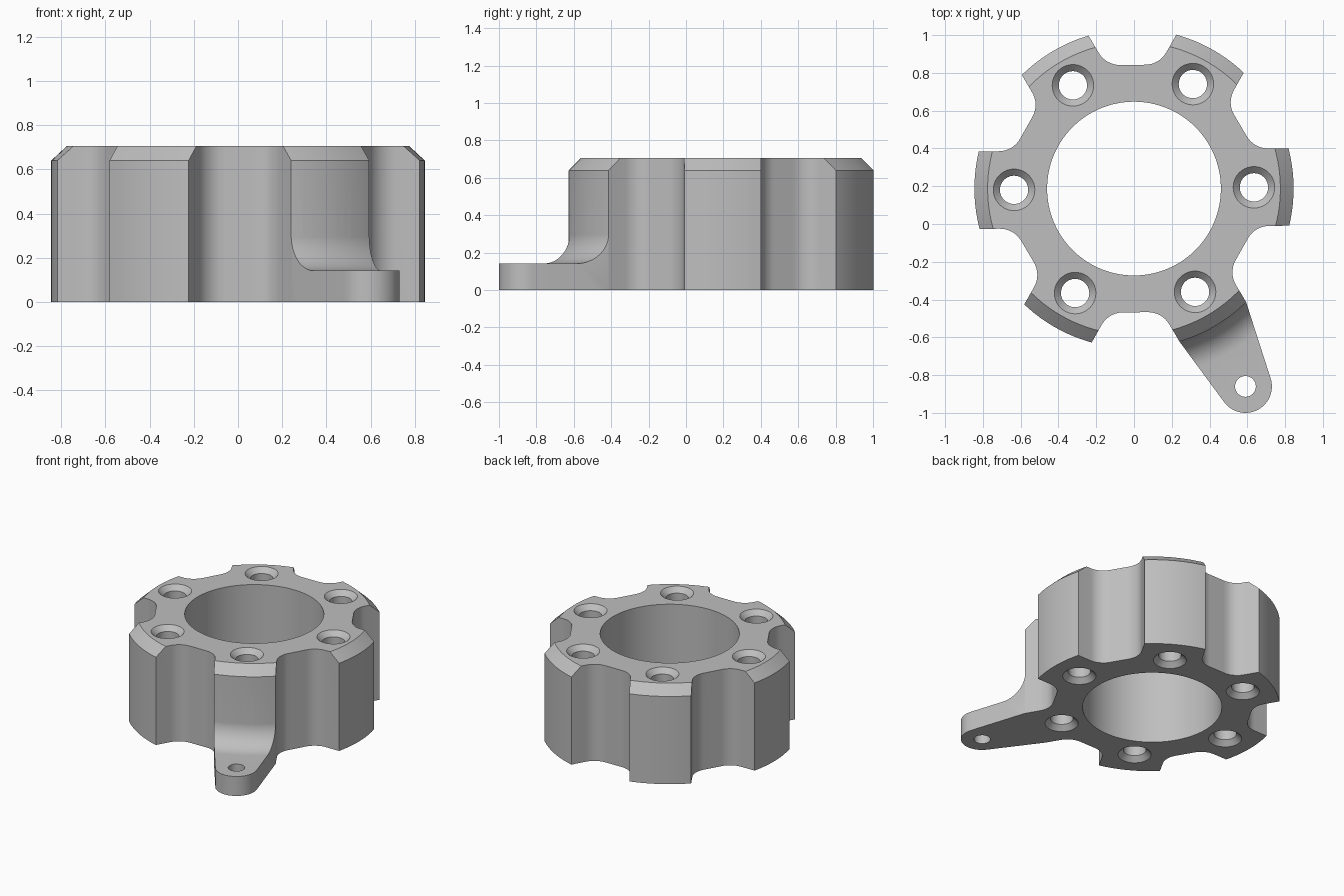
import bpy, bmesh
from math import pi, sin, cos, radians, sqrt
from mathutils import Matrix, Vector
from mathutils.geometry import convex_hull_2d

if "Cube" in bpy.data.objects:
    bpy.data.objects.remove(bpy.data.objects["Cube"])

HEIGHT, OUTER, BORE = 0.705, 0.845, 0.46
HOLE_RING, HALF_TOOTH, SLOT_FLOOR = 0.635, 0.205, 0.655
ARM_T, FILLET, TIP_R = 0.142, 0.16, 0.14
TURN, SHIFT = radians(0.6), 0.1875

grey = bpy.data.materials.new("satin grey")
grey.use_nodes = True
grey.diffuse_color = (0.52, 0.52, 0.52, 1)
grey.node_tree.nodes["Principled BSDF"].inputs["Base Color"].default_value = grey.diffuse_color


def lathe(bm, profile, n, centre=(0, 0), tube=False):
    """Spin (radius, z) points about z; a tube closes on itself, a solid gets end caps."""
    rings = [[bm.verts.new((centre[0] + r * cos(2 * pi * i / n),
                            centre[1] + r * sin(2 * pi * i / n), z))
              for i in range(n)] for r, z in profile]
    pairs = list(zip(rings, rings[1:]))
    if tube:
        pairs.append((rings[-1], rings[0]))
    else:
        bm.faces.new(rings[0])
        bm.faces.new(rings[-1])
    for a, b in pairs:
        for i in range(n):
            j = (i + 1) % n
            bm.faces.new((a[i], a[j], b[j], b[i]))


def prism(bm, outline, z0, z1):
    low = [bm.verts.new((p[0], p[1], z0)) for p in outline]
    high = [bm.verts.new((p[0], p[1], z1)) for p in outline]
    bm.faces.new(low)
    bm.faces.new(high)
    for i in range(len(low)):
        j = (i + 1) % len(low)
        bm.faces.new((low[i], low[j], high[j], high[i]))


def finish(bm, name):
    bmesh.ops.recalc_face_normals(bm, faces=bm.faces)
    mesh = bpy.data.meshes.new(name)
    bm.to_mesh(mesh)
    bm.free()
    mesh.materials.append(grey)
    obj = bpy.data.objects.new(name, mesh)
    bpy.context.collection.objects.link(obj)
    return obj


def combine(obj, other, operation):
    """Apply a boolean and discard the helper."""
    mod = obj.modifiers.new(operation, 'BOOLEAN')
    mod.operation, mod.object, mod.solver = operation, other, 'EXACT'
    graph = bpy.context.evaluated_depsgraph_get()
    mesh = bpy.data.meshes.new_from_object(obj.evaluated_get(graph))
    obj.modifiers.clear()
    obj.data = mesh
    bpy.data.objects.remove(other)


# Ring with bore and chamfered top rim
bm = bmesh.new()
lathe(bm, [(BORE, 0), (OUTER, 0), (OUTER, 0.64), (0.775, HEIGHT), (BORE, HEIGHT)], 128, tube=True)
collar = finish(bm, "collar")

# Six slots with parallel-sided teeth between them and rounded inner corners
corner = Vector(((0.5 * SLOT_FLOOR - HALF_TOOTH) / sin(pi / 3), SLOT_FLOOR))
wall = Vector((0.5, sin(pi / 3)))
R = 0.13
reach = R / sqrt(3)
hub = corner + Vector((-reach, R))
half = [hub + R * Vector((sin(a), -cos(a))) for a in [pi / 3 * k / 8 for k in range(9)]]
half.append(corner + wall * 0.5)
slot = half + [Vector((-p.x, p.y)) for p in reversed(half)]
bm = bmesh.new()
for k in range(6):
    turn = Matrix.Rotation(k * pi / 3, 2)
    prism(bm, [turn @ p for p in slot], -0.1, HEIGHT + 0.1)
combine(collar, finish(bm, "slot_cutter"), 'DIFFERENCE')

# Six bolt holes, countersunk at both ends
bm = bmesh.new()
for k in range(6):
    a = k * pi / 3
    lathe(bm, [(0.12, -0.01), (0.075, 0.035), (0.075, HEIGHT - 0.035), (0.12, HEIGHT + 0.01)],
          40, (HOLE_RING * cos(a), HOLE_RING * sin(a)))
combine(collar, finish(bm, "bolt_hole_cutter"), 'DIFFERENCE')

# Tapered arm, flaring up into the tooth with a round fillet
flare = [(OUTER - 0.0005 + FILLET * (1 - cos(a)), ARM_T + FILLET * (1 - sin(a)))
         for a in [pi / 2 * k / 12 for k in range(12, -1, -1)]]
bm = bmesh.new()
lathe(bm, [(0.8, 0), (1.5, 0), (1.5, ARM_T)] + flare + [(0.8, ARM_T + FILLET)], 128, tube=True)
arm = finish(bm, "arm")

tip = Matrix.Rotation(-TURN, 2) @ Vector((0.59, -0.86 - SHIFT))
to_tooth = Matrix.Rotation(-pi / 3, 2)
edge = sqrt(OUTER ** 2 - HALF_TOOTH ** 2)
points = [to_tooth @ Vector((x, s * y)) for s in (1, -1)
          for x, y in ((edge, HALF_TOOTH), (0.75, 0.2))]
points += [tip + TIP_R * Vector((cos(2 * pi * i / 64), sin(2 * pi * i / 64))) for i in range(64)]
bm = bmesh.new()
prism(bm, [points[i] for i in convex_hull_2d(points)], -0.1, 0.5)
combine(arm, finish(bm, "arm_outline"), 'INTERSECT')
bm = bmesh.new()
lathe(bm, [(0.055, -0.1), (0.055, 0.5)], 32, tip)
combine(arm, finish(bm, "tip_hole_cutter"), 'DIFFERENCE')
combine(collar, arm, 'UNION')

# Final placement and shading
collar.name = collar.data.name = "slotted_collar_with_arm"
collar.data.transform(Matrix.Translation((0, SHIFT, 0)) @ Matrix.Rotation(TURN, 4, 'Z'))
collar.data.polygons.foreach_set("use_smooth", [True] * len(collar.data.polygons))
collar.data.set_sharp_from_angle(angle=radians(25))
